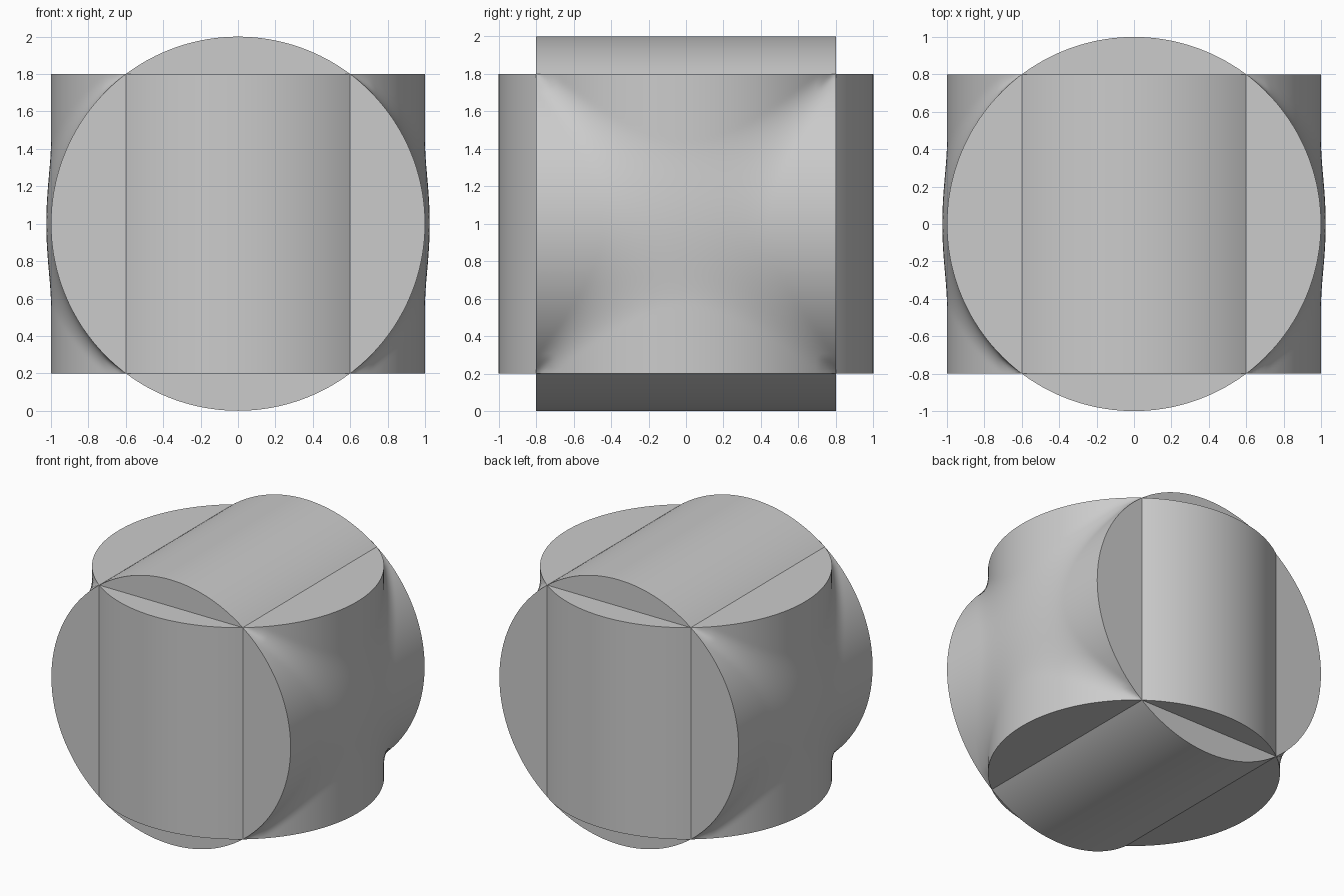
import bpy, bmesh
from math import asin, sin, sqrt, pi
from mathutils import Matrix

if "Cube" in bpy.data.objects:
    bpy.data.objects.remove(bpy.data.objects["Cube"])

HALF = 0.8                       # half length of each unit-radius drum
CHORD = sqrt(1 - HALF ** 2)      # where the two drums meet at a corner


def arc_samples(limit, count):
    """Coordinates evenly spaced by angle along an arc."""
    return [sin(asin(limit) * (2 * i / count - 1)) for i in range(count + 1)]


def drum_height(t):
    return sqrt(max(0.0, 1 - t * t))


def blended_height(u, v):
    """Union of both drums with a soft fillet that fades out at the corners."""
    a, b = drum_height(u), drum_height(v)
    top = max(a, b)
    k = min(0.1, top - CHORD)
    if k < 0.0001:
        return top
    h = max(k - abs(a - b), 0) / k
    return top + h * h * k / 4


def add_patch(bm, us, vs, point, matrix):
    """Smooth grid patch with flat segment caps along its curved borders."""
    grid = [[bm.verts.new(matrix @ Matrix.Translation(point(u, v)).translation)
             for v in vs] for u in us]
    for r0, r1 in zip(grid, grid[1:]):
        for j in range(len(vs) - 1):
            bm.faces.new((r0[j], r1[j], r1[j + 1], r0[j + 1])).smooth = True
    borders = [[row[0] for row in grid], [row[-1] for row in grid]]
    if len(vs) > 2:
        borders += [grid[0], grid[-1]]
    for border in borders:
        bm.faces.new(border).smooth = False


bm = bmesh.new()

# Four curved bulges: top, back, bottom and front
for quarter in range(4):
    add_patch(bm, arc_samples(CHORD, 48), [-HALF, HALF],
              lambda u, v: (u, v, drum_height(u)),
              Matrix.Rotation(quarter * pi / 2, 4, "X"))

# Filleted left and right sides
side = arc_samples(HALF, 80)
for sign in (1, -1):
    add_patch(bm, side, side,
              lambda u, v: (blended_height(u, v), u, v),
              Matrix.Scale(sign, 4, (1, 0, 0)))

# Weld into one closed body standing on the ground
bmesh.ops.remove_doubles(bm, verts=bm.verts, dist=0.0001)
bmesh.ops.recalc_face_normals(bm, faces=bm.faces)
bmesh.ops.translate(bm, verts=bm.verts, vec=(0, 0, 1))

mesh = bpy.data.meshes.new("crossed_drums")
bm.to_mesh(mesh)
bm.free()
body = bpy.data.objects.new("crossed_drums", mesh)
bpy.context.collection.objects.link(body)

# Plain grey material
grey = bpy.data.materials.new("plain_grey")
grey.use_nodes = True
colour = (0.6, 0.6, 0.6, 1)
grey.diffuse_color = colour
grey.node_tree.nodes["Principled BSDF"].inputs["Base Color"].default_value = colour
mesh.materials.append(grey)
